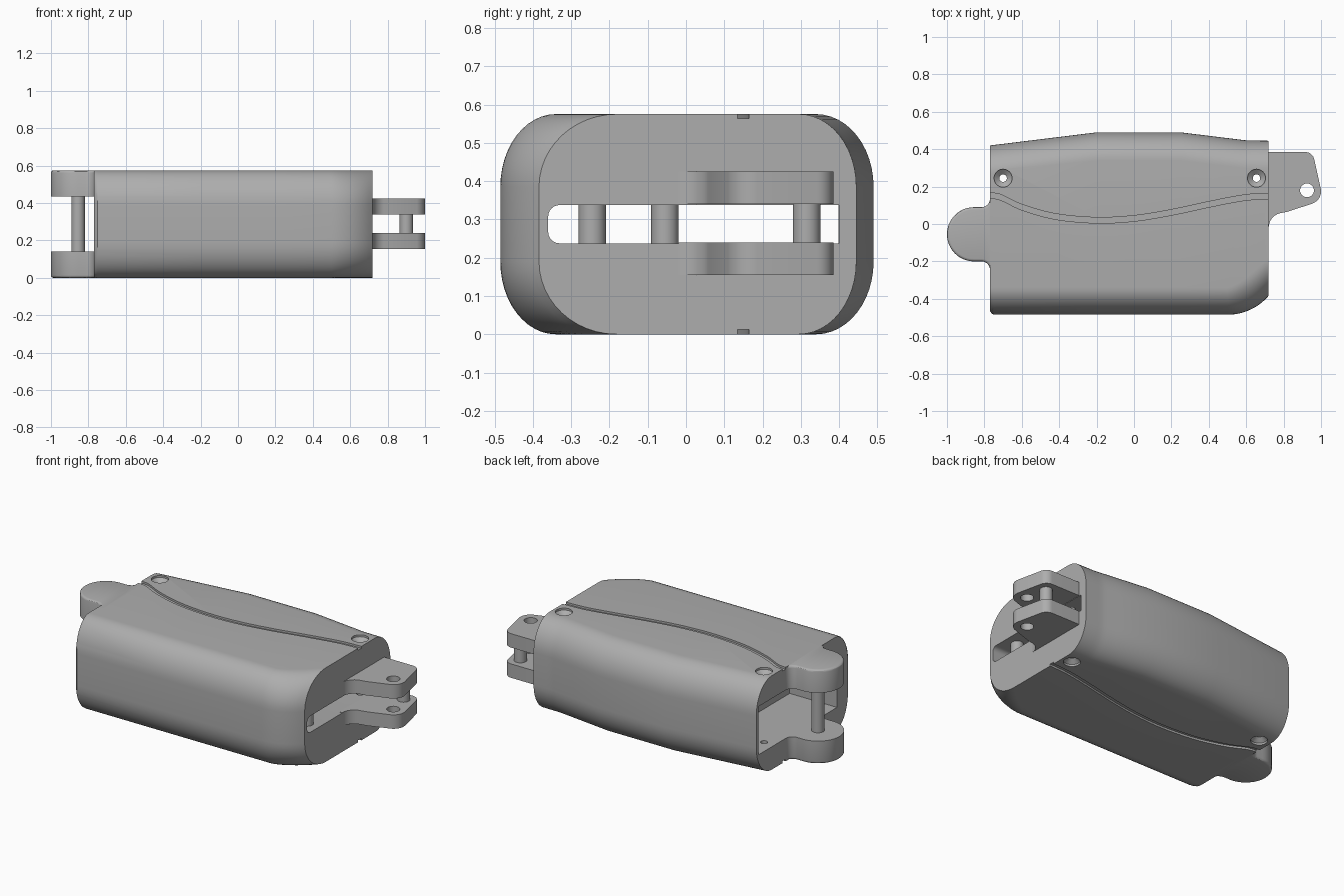
import bpy, bmesh, math
from mathutils import Vector

old = bpy.data.objects.get("Cube")
if old:
    bpy.data.objects.remove(old, do_unlink=True)

H = 0.575
MID = H / 2

grey = bpy.data.materials.new("matte grey")
grey.use_nodes = True
GREY = (0.42, 0.42, 0.42, 1)
grey.diffuse_color = GREY
grey.node_tree.nodes["Principled BSDF"].inputs["Base Color"].default_value = GREY


def finish(name, bm):
    bmesh.ops.recalc_face_normals(bm, faces=bm.faces)
    mesh = bpy.data.meshes.new(name)
    bm.to_mesh(mesh)
    bm.free()
    mesh.materials.append(grey)
    ob = bpy.data.objects.new(name, mesh)
    bpy.context.collection.objects.link(ob)
    return ob


def loft(name, rings):
    bm = bmesh.new()
    loops = [[bm.verts.new(p) for p in ring] for ring in rings]
    n = len(loops[0])
    for a, b in zip(loops, loops[1:]):
        for i in range(n):
            j = (i + 1) % n
            bm.faces.new((a[i], a[j], b[j], b[i]))
    bm.faces.new(loops[0][::-1])
    bm.faces.new(loops[-1])
    return finish(name, bm)


def prism(name, outline, z0, z1):
    return loft(name, [[(x, y, z) for x, y in outline] for z in (z0, z1)])


def circle(cx, cy, r, n=32):
    return [(cx + r * math.cos(math.tau * i / n), cy + r * math.sin(math.tau * i / n)) for i in range(n)]


def arc(cx, cy, r, a0, a1, n=8):
    angles = [math.radians(a0 + (a1 - a0) * i / n) for i in range(n + 1)]
    return [(cx + r * math.cos(a), cy + r * math.sin(a)) for a in angles]


def smooth_path(pts, steps=6):
    p = [Vector(q) for q in [pts[0]] + pts + [pts[-1]]]
    out = []
    for a, b, c, d in zip(p, p[1:], p[2:], p[3:]):
        for i in range(steps):
            t = i / steps
            out.append(0.5 * (2 * b + (c - a) * t + (2 * a - 5 * b + 4 * c - d) * t * t
                              + (3 * b - a - 3 * c + d) * t ** 3))
    return out + [p[-1]]


def cut(target, cutter):
    cutter.hide_render = True
    mod = target.modifiers.new("cut", 'BOOLEAN')
    mod.operation = 'DIFFERENCE'
    mod.solver = 'EXACT'
    mod.object = cutter
    bpy.context.view_layer.objects.active = target
    bpy.ops.object.modifier_apply(modifier=mod.name)
    bpy.data.objects.remove(cutter, do_unlink=True)


def smooth(ob):
    bpy.ops.object.select_all(action='DESELECT')
    ob.select_set(True)
    bpy.context.view_layer.objects.active = ob
    bpy.ops.object.shade_smooth_by_angle(angle=math.radians(30))


# Housing: rounded cross-sections along x, tapered at the back and the front corner
BACK = [(-0.77, 0.42), (-0.2, 0.49), (0.25, 0.49), (0.6, 0.447), (0.72, 0.445)]


def back_edge(x):
    for (x0, y0), (x1, y1) in zip(BACK, BACK[1:]):
        if x <= x1:
            return y0 + (y1 - y0) * (x - x0) / (x1 - x0)
    return BACK[-1][1]


def section(x):
    t = max(0, (x - 0.5) / 0.22)
    front = -0.485 + 0.29 - math.sqrt(0.29 ** 2 - (0.22 * t) ** 2)
    front += 0.02 * max(0, (-0.75 - x) / 0.02) ** 2
    flat, back, rz = -0.34 + 0.16 * t ** 1.4, back_edge(x), 0.19
    pts = []
    corners = [(back - 0.15, 0.15, H - rz, 0), (flat, flat - front, H - rz, 90),
               (flat, flat - front, rz, 180), (back - 0.15, 0.15, rz, 270)]
    for cy, ry, cz, start in corners:
        for c, s in arc(0, 0, 1, start, start + 90, 12):
            pts.append((x, cy + ry * c, cz + rz * s))
    return pts


stations = [-0.77, -0.763, -0.75, -0.2, 0.25, 0.5] + [0.5 + 0.22 * i / 10 for i in range(1, 11)]
housing = loft("housing", [section(x) for x in stations])

# Open left cavity and the slot that runs out of the right end
cut(housing, prism("cavity_cutter",
                   [(-0.9, -0.36), (-0.45, -0.36), (-0.45, 0.398), (-0.9, 0.398)], 0.14, H - 0.14))
slot = arc(-0.33, MID + 0.02, 0.03, 90, 180, 6) + arc(-0.33, MID - 0.02, 0.03, 180, 270, 6)
slot += [(0.4, MID - 0.05), (0.4, MID + 0.05)]
cut(housing, loft("slot_cutter", [[(x, y, z) for y, z in slot] for x in (-0.5, 0.9)]))

# Curved seam groove on the top and the bottom
seam = smooth_path([(-0.8, 0.15), (-0.72, 0.145), (-0.6, 0.09), (-0.42, 0.04), (-0.2, 0.02),
                    (0, 0.03), (0.2, 0.062), (0.4, 0.105), (0.6, 0.142), (0.76, 0.15)])
ribbon = [(p.x, p.y + 0.015) for p in seam] + [(p.x, p.y - 0.015) for p in reversed(seam)]
for z in (0, H):
    cut(housing, prism("groove_cutter", ribbon, z - 0.012, z + 0.012))

# Countersunk screw holes through both faces
for x in (-0.7, 0.655):
    profile = [(-0.02, 0.048), (0.012, 0.048), (0.035, 0.02),
               (H - 0.035, 0.02), (H - 0.012, 0.048), (H + 0.02, 0.048)]
    cut(housing, loft("screw_cutter", [[(px, py, z) for px, py in circle(x, 0.245, r)]
                                       for z, r in profile]))
smooth(housing)

# Rounded left lugs, blended into the housing by fillets
LX, LY, LR = -0.855, -0.055, 0.145
F = 0.045
lug = [(-0.74, LY + LR + F)] + arc(-0.77 - F, LY + LR + F, F, 0, -90)
lug += arc(LX, LY, LR, 90, 270, 24)
lug += arc(-0.77 - F, LY - LR - F, F, 90, 0) + [(-0.74, LY - LR - F)]


def bevelled_plate(name, outline, z0, z1, round_top):
    ob = prism(name, outline, z0, z1)
    bm = bmesh.new()
    bm.from_mesh(ob.data)
    level = z1 if round_top else z0
    edges = [e for e in bm.edges if all(abs(v.co.z - level) < 1e-5 and v.co.x < -0.76 for v in e.verts)]
    bmesh.ops.bevel(bm, geom=edges, offset=0.014, segments=3, profile=0.5, affect='EDGES')
    bm.to_mesh(ob.data)
    bm.free()
    smooth(ob)


bevelled_plate("lower_left_lug", lug, 0, 0.14, False)
bevelled_plate("upper_left_lug", lug, H - 0.14, H, True)

# Right clevis plates, each with a through hole
clevis = [(0.7, 0.385)] + arc(0.915, 0.335, 0.05, 90, 10)
clevis += arc(0.93, 0.175, 0.07, 8, -68)
clevis += [(0.82, 0.065)] + arc(0.80, -0.02, 0.08, 105, 180) + [(0.7, -0.02)]
for name, z in (("lower_clevis", 0.155), ("upper_clevis", 0.34)):
    plate = prism(name, clevis, z, z + 0.085)
    cut(plate, prism("hole_cutter", circle(0.925, 0.18, 0.037), z - 0.05, z + 0.15))
    smooth(plate)

# Cross pins
for name, x, y, z0, z1 in (("left_pin", LX, LY, 0.12, H - 0.12),
                           ("inner_pin", 0.64, -0.245, 0.22, 0.36),
                           ("clevis_pin", 0.9, 0.315, 0.22, 0.36)):
    smooth(prism(name, circle(x, y, 0.036), z0, z1))
